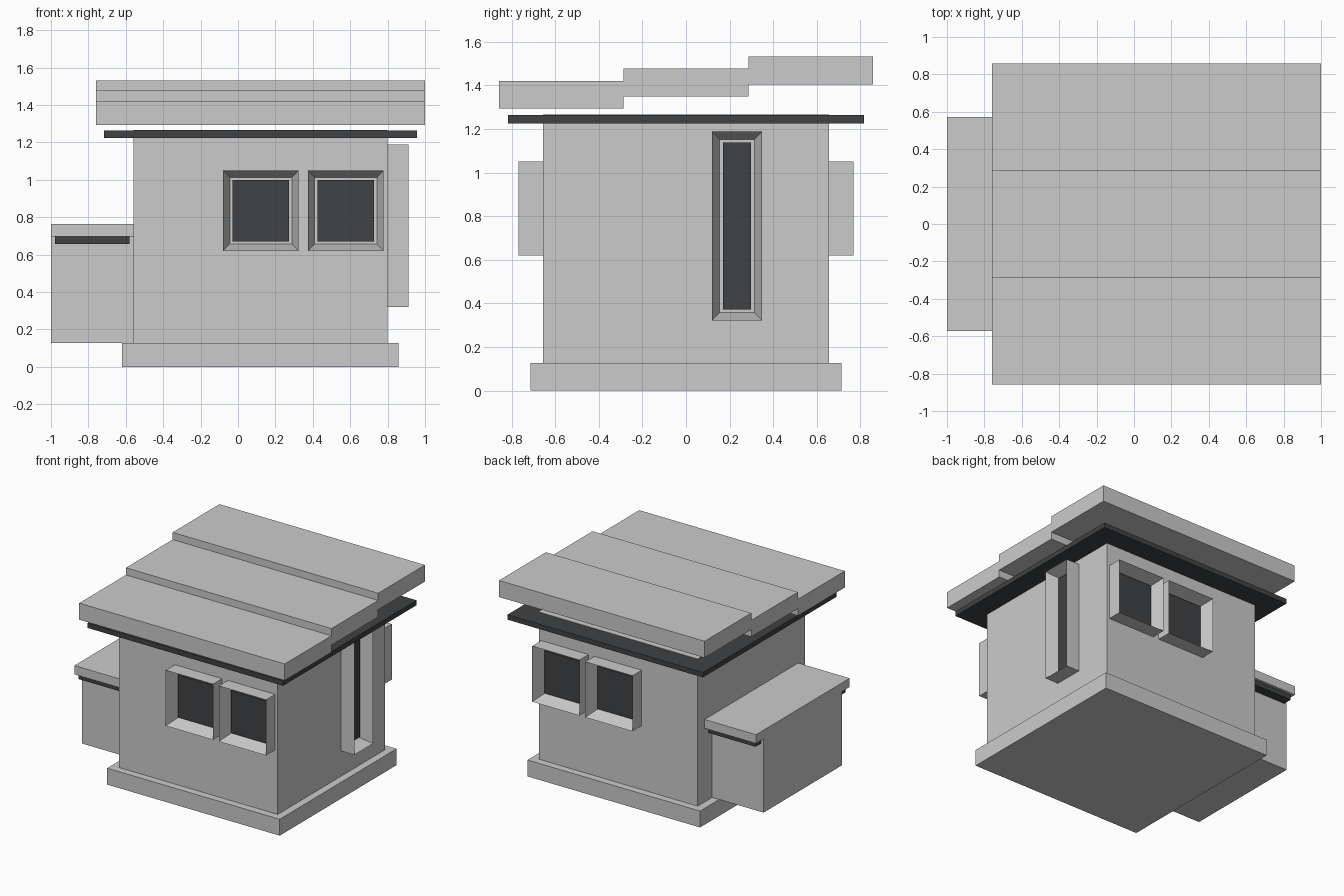
import bpy, bmesh, math
from mathutils import Matrix, Vector

if "Cube" in bpy.data.objects:
    bpy.data.objects.remove(bpy.data.objects["Cube"])

dark = bpy.data.materials.new("dark")
dark.diffuse_color = (0.05, 0.054, 0.058, 1)
dark.use_nodes = True
dark.node_tree.nodes["Principled BSDF"].inputs["Base Color"].default_value = dark.diffuse_color


def add_object(name, bm, mat=None, matrix=None):
    mesh = bpy.data.meshes.new(name)
    bm.to_mesh(mesh)
    bm.free()
    if mat:
        mesh.materials.append(mat)
    obj = bpy.data.objects.new(name, mesh)
    if matrix:
        obj.matrix_world = matrix
    bpy.context.collection.objects.link(obj)
    return obj


def box_mesh(x, y, z):
    bm = bmesh.new()
    lo, hi = Vector((x[0], y[0], z[0])), Vector((x[1], y[1], z[1]))
    m = Matrix.Translation((lo + hi) / 2) @ Matrix.Diagonal((*(hi - lo), 1))
    bmesh.ops.create_cube(bm, size=1, matrix=m)
    return bm


def box(name, x, y, z, mat=None, matrix=None):
    return add_object(name, box_mesh(x, y, z), mat, matrix)


def window(name, location, angle, w, h, depth=0.112, rim=0.051):
    # Built facing -y with its back on the wall, then turned about z
    m = Matrix.Translation(location) @ Matrix.Rotation(math.radians(angle), 4, 'Z')
    bm = box_mesh((-w / 2, w / 2), (-depth, 0), (-h / 2, h / 2))
    front = min(bm.faces, key=lambda f: f.calc_center_median().y)
    bmesh.ops.inset_region(bm, faces=[front], thickness=rim)
    for v in front.verts:
        v.co.y = -0.005
    add_object(name + "_frame", bm, None, m)
    pw, ph = w / 2 - rim, h / 2 - rim
    box(name + "_pane", (-pw, pw), (-0.037, 0), (-ph, ph), dark, m)


# Main house
box("foundation", (-0.62, 0.857), (-0.714, 0.714), (0, 0.127))
box("house_body", (-0.56, 0.80), (-0.657, 0.657), (0.127, 1.266))
box("eave_slab", (-0.716, 0.957), (-0.816, 0.816), (1.225, 1.263), dark)

# Stepped roof panels, rising toward the back
third = 1.714 / 3
for i in range(3):
    y0 = -0.857 + i * third
    z0 = 1.293 + i * 0.0555
    box(f"roof_panel_{i + 1}", (-0.759, 1.0), (y0, y0 + third), (z0, z0 + 0.128))

# Side annex
box("annex_body", (-1.0, -0.56), (-0.48, 0.48), (0.127, 0.698))
box("annex_eave", (-0.979, -0.58), (-0.551, 0.551), (0.658, 0.697), dark)
box("annex_roof", (-1.0, -0.56), (-0.572, 0.572), (0.697, 0.765))

# Window pairs front and back, tall window on the right
for side, y, angle in (("front", -0.657, 0), ("back", 0.657, 180)):
    for n, x in enumerate((0.122, 0.576)):
        window(f"{side}_window_{n + 1}", (x, y, 0.835), angle, 0.404, 0.43)
window("side_window", (0.80, 0.234, 0.755), 90, 0.231, 0.867)
